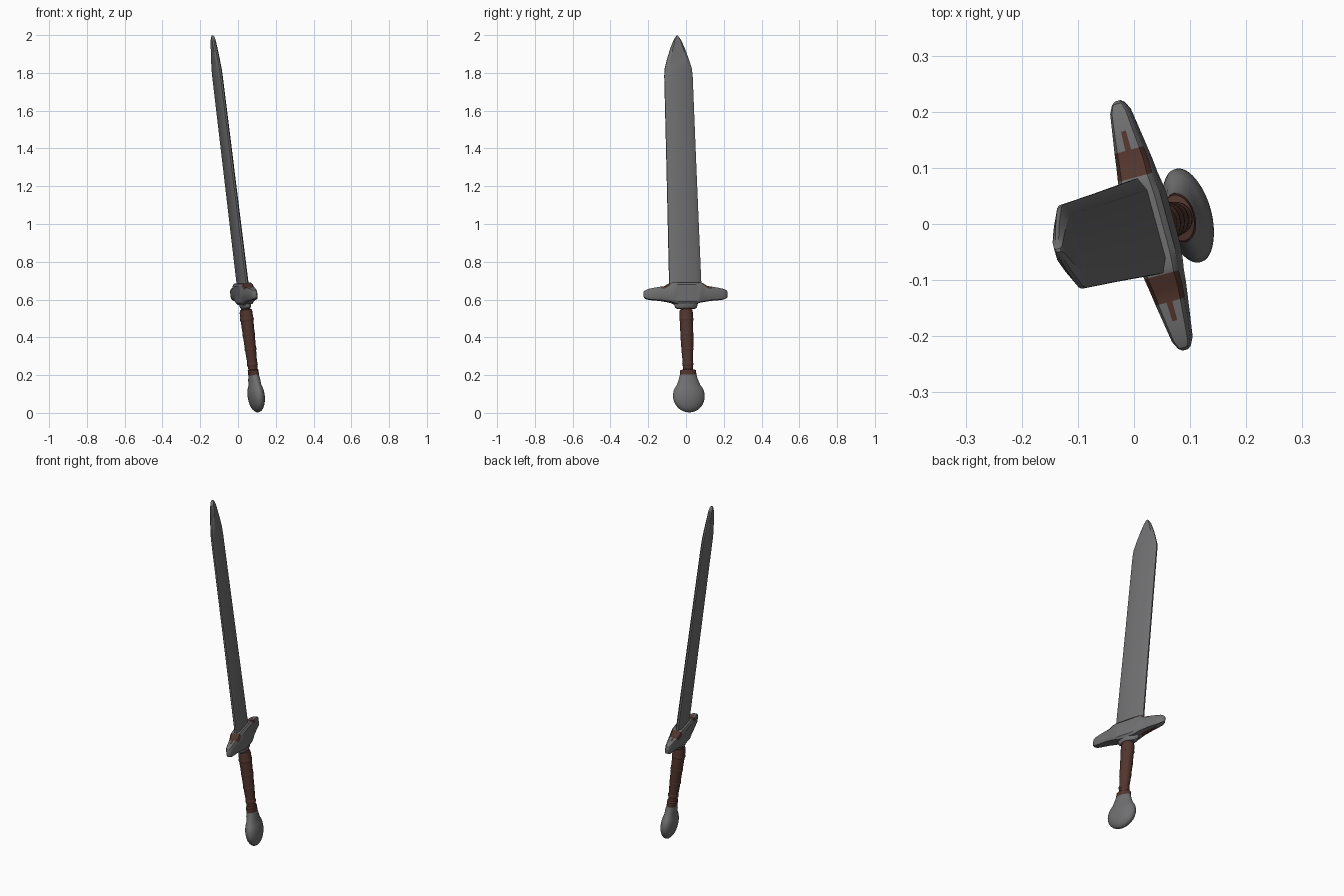
import bpy, bmesh, math
from mathutils import Vector, Matrix

if "Cube" in bpy.data.objects:
    bpy.data.objects.remove(bpy.data.objects["Cube"])

# Leaning frame: W runs along the sword, V across the guard, T through the blade
ORIGIN = Vector((0.107, 0.018, 0))
W = Vector((-0.121, -0.0325, 1.0)).normalized()
V = Vector((-0.262, 0.965, 0))
V = (V - W * V.dot(W)).normalized()
T = V.cross(W)
FRAME = Matrix((T, V, W)).transposed().to_4x4()
FRAME.translation = ORIGIN


def material(name, rgb):
    m = bpy.data.materials.new(name)
    m.diffuse_color = (*rgb, 1)
    m.use_nodes = True
    m.node_tree.nodes["Principled BSDF"].inputs["Base Color"].default_value = m.diffuse_color
    return m


STEEL = material("grey steel", (0.16, 0.16, 0.165))
LEATHER = material("brown leather", (0.085, 0.036, 0.026))


def loft(name, rings, mats, rule=None, angle=35):
    """Skin a row of equal-length point rings, cap both ends, place in the frame."""
    bm = bmesh.new()
    rows = [[bm.verts.new(p) for p in ring] for ring in rings]
    n = len(rows[0])
    for a, b in zip(rows, rows[1:]):
        for i in range(n):
            j = (i + 1) % n
            bm.faces.new((a[i], a[j], b[j], b[i]))
    bm.faces.new(rows[0][::-1])
    bm.faces.new(rows[-1])
    bmesh.ops.recalc_face_normals(bm, faces=bm.faces)
    bm.normal_update()
    if rule:
        for f in bm.faces:
            f.material_index = rule(f.calc_center_median(), f.normal)
    bm.transform(FRAME)
    me = bpy.data.meshes.new(name)
    bm.to_mesh(me)
    bm.free()
    for m in mats:
        me.materials.append(m)
    ob = bpy.data.objects.new(name, me)
    bpy.context.collection.objects.link(ob)
    bpy.ops.object.select_all(action='DESELECT')
    ob.select_set(True)
    bpy.context.view_layer.objects.active = ob
    bpy.ops.object.shade_smooth_by_angle(angle=math.radians(angle))
    return ob


def ellipse(z, rx, ry, n=28):
    return [(rx * math.cos(2 * math.pi * i / n), ry * math.sin(2 * math.pi * i / n), z)
            for i in range(n)]


# Blade: flat faces with ground edges, curving in to a point
def blade_ring(z, w, t):
    flat = w * 0.72
    return [(t, -flat, z), (t, flat, z), (t * 0.3, w, z), (-t * 0.3, w, z),
            (-t, flat, z), (-t, -flat, z), (-t * 0.3, -w, z), (t * 0.3, -w, z)]


blade = [(0.64, 0.088, 0.017), (0.72, 0.087, 0.016), (1.3, 0.081, 0.015),
         (1.80, 0.077, 0.014), (1.84, 0.073, 0.0135), (1.89, 0.058, 0.0125),
         (1.94, 0.041, 0.011), (1.985, 0.022, 0.010), (2.004, 0.010, 0.008),
         (2.013, 0.003, 0.004)]
loft("blade", [blade_ring(*r) for r in blade], [STEEL], angle=25)


# Guard: mirrored profile of (across, bottom, top, half thickness)
def guard_ring(v, lo, hi, t):
    c = min(0.012, t * 0.5)
    return [(t, v, lo + c), (t, v, hi - c), (t * 0.75, v, hi), (t * 0.2, v, hi),
            (-t * 0.2, v, hi), (-t * 0.75, v, hi), (-t, v, hi - c),
            (-t, v, lo + c), (-t * 0.75, v, lo), (0, v, lo), (t * 0.75, v, lo)]


half = [(0.05, 0.578, 0.692, 0.036), (0.075, 0.588, 0.692, 0.034),
        (0.09, 0.592, 0.690, 0.032), (0.115, 0.596, 0.674, 0.030),
        (0.14, 0.600, 0.671, 0.027), (0.175, 0.602, 0.666, 0.022),
        (0.21, 0.606, 0.659, 0.017), (0.225, 0.612, 0.652, 0.010),
        (0.23, 0.622, 0.642, 0.004)]
guard = [(-v, *r) for v, *r in half[::-1]] + half


def guard_colour(c, n):
    v = abs(c.y)
    on_top = n.z > 0.4 and c.z > 0.64
    if on_top and (0.09 < v < 0.14 or (0.09 < v < 0.175 and abs(c.x) < 0.003)):
        return 1
    if n.z < -0.4 and c.x < -0.004 and 0.07 < c.y < 0.17:
        return 1
    return 0


loft("guard", [guard_ring(*r) for r in guard], [STEEL, LEATHER], guard_colour)

# Socket under the guard
loft("guard_socket", [ellipse(*r) for r in
     [(0.556, 0.020, 0.050), (0.562, 0.025, 0.060), (0.578, 0.028, 0.064), (0.60, 0.030, 0.072)]],
     [STEEL])

# Leather grip with a narrow neck, swelling and lower collar
grip = [(0.585, 0.024, 0.026), (0.553, 0.024, 0.027), (0.550, 0.031, 0.033),
        (0.535, 0.034, 0.036), (0.47, 0.033, 0.035), (0.40, 0.031, 0.034),
        (0.33, 0.029, 0.031), (0.27, 0.026, 0.027), (0.232, 0.024, 0.026),
        (0.228, 0.027, 0.042), (0.205, 0.027, 0.045), (0.19, 0.024, 0.042)]
loft("grip", [ellipse(*r) for r in grip], [LEATHER])

# Thin raised turns of the wrap
for k, z in enumerate((0.26, 0.34, 0.42, 0.50)):
    r = 0.0265 + (z - 0.26) * 0.033
    loft(f"wrap_{k + 1}", [ellipse(z - 0.012, r - 0.001, r), ellipse(z - 0.004, r + 0.002, r + 0.003),
         ellipse(z + 0.004, r + 0.002, r + 0.003), ellipse(z + 0.012, r - 0.001, r)], [LEATHER])

# Flattened round pommel with a short neck
pommel = [(0.208, 0.025, 0.044), (0.195, 0.027, 0.047), (0.178, 0.030, 0.052)]
for i in range(12):
    a = math.radians(42 - i * 12)
    pommel.append((0.09 + 0.0875 * math.sin(a), 0.041 * math.cos(a), 0.0865 * math.cos(a)))
pommel.append((0.0025, 0.002, 0.004))
loft("pommel", [ellipse(*r, n=36) for r in pommel], [STEEL], angle=50)
